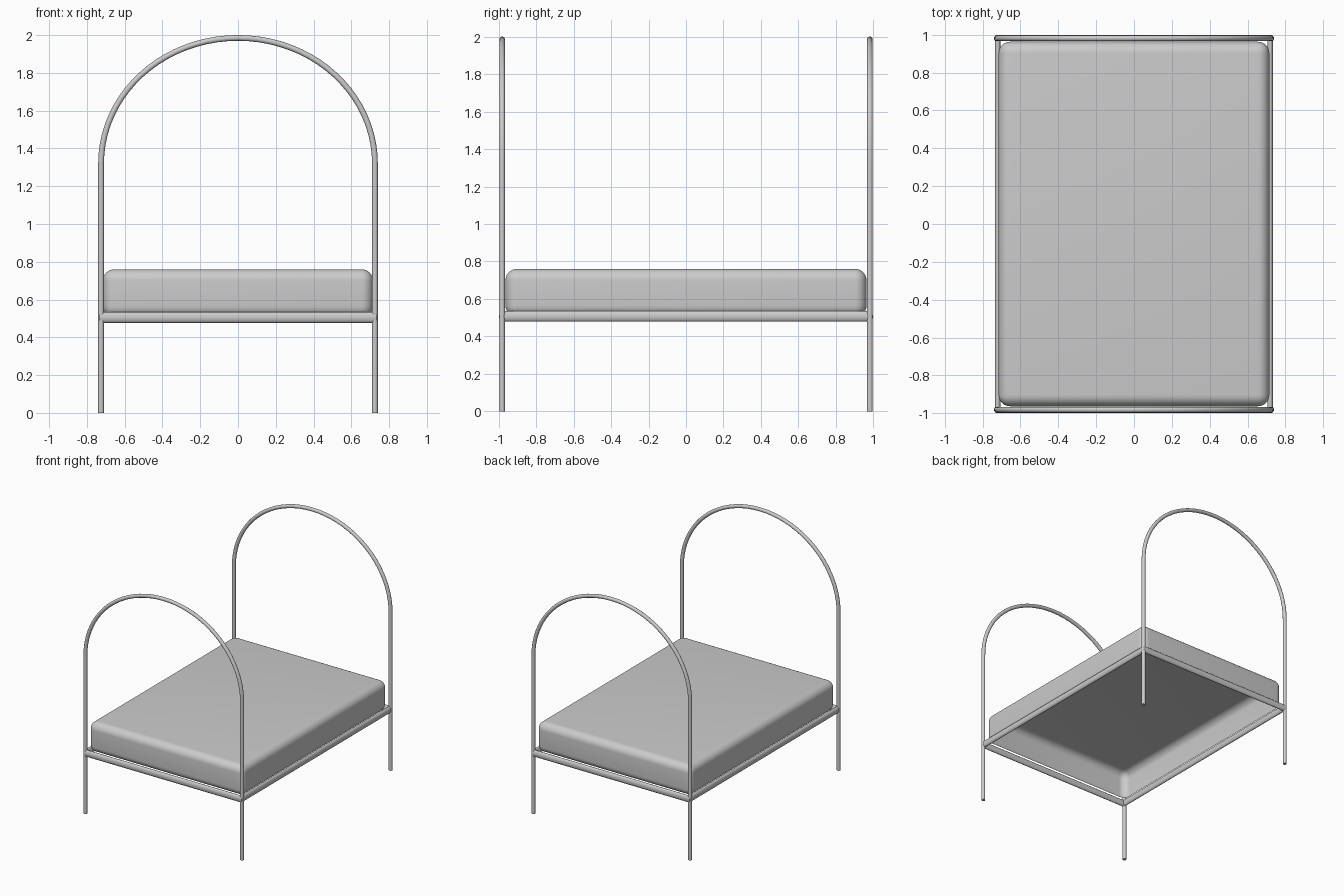
import bpy, bmesh, math
from mathutils import Matrix

if "Cube" in bpy.data.objects:
    bpy.data.objects.remove(bpy.data.objects["Cube"])

def finish(name, bm, angle=40):
    me = bpy.data.meshes.new(name)
    bm.to_mesh(me)
    bm.free()
    ob = bpy.data.objects.new(name, me)
    bpy.context.collection.objects.link(ob)
    bpy.ops.object.select_all(action='DESELECT')
    ob.select_set(True)
    bpy.context.view_layer.objects.active = ob
    bpy.ops.object.shade_smooth_by_angle(angle=math.radians(angle))
    return ob

# Arched tube: two legs joined by a half-ellipse, swept as one piece
def arch(name, y, half=0.725, spring=1.32, top=1.985, r=0.0152, sides=16, steps=40):
    rx, rz = half, top - spring
    path = [(-half, 0, 0, 1)]
    for i in range(steps + 1):
        a = math.pi * (1 - i / steps)
        tx, tz = rx * math.sin(a), -rz * math.cos(a)
        n = math.hypot(tx, tz)
        path.append((rx * math.cos(a), spring + rz * math.sin(a), tx / n, tz / n))
    path.append((half, 0, 0, -1))
    bm = bmesh.new()
    rings = []
    for x, z, tx, tz in path:
        ring = []
        for k in range(sides):
            b = 2 * math.pi * k / sides
            c, s = r * math.cos(b), r * math.sin(b)
            ring.append(bm.verts.new((x - tz * c, y + s, z + tx * c)))
        rings.append(ring)
    for p, q in zip(rings, rings[1:]):
        for k in range(sides):
            j = (k + 1) % sides
            bm.faces.new((p[k], p[j], q[j], q[k]))
    bm.faces.new(rings[0])
    bm.faces.new(rings[-1])
    bmesh.ops.recalc_face_normals(bm, faces=bm.faces)
    return finish(name, bm)

# Flattened oval rail along x or y
def rail(name, length, loc, along_x):
    bm = bmesh.new()
    bmesh.ops.create_cone(bm, cap_ends=True, segments=20, radius1=1, radius2=1, depth=length)
    bmesh.ops.scale(bm, vec=(0.028, 0.0155, 1), verts=bm.verts)
    bm.transform(Matrix.Rotation(math.pi / 2, 4, 'Y'))
    if not along_x:
        bm.transform(Matrix.Rotation(math.pi / 2, 4, 'Z'))
    bm.transform(Matrix.Translation(loc))
    return finish(name, bm)

for label, s in (("front", -1), ("back", 1)):
    arch(label + "_arch", s * 0.981)
    rail(label + "_rail", 1.465, (0, s * 0.982, 0.505), True)
for label, s in (("left", -1), ("right", 1)):
    rail(label + "_rail", 1.94, (s * 0.72, 0, 0.507), False)

# Mattress: rounded shell, open underneath
bm = bmesh.new()
bmesh.ops.create_cube(bm, size=1)
bmesh.ops.scale(bm, vec=(1.43, 1.926, 0.255), verts=bm.verts)
bmesh.ops.translate(bm, vec=(0, 0, 0.6325), verts=bm.verts)
bmesh.ops.bevel(bm, geom=bm.edges[:], offset=0.06, segments=8, profile=0.5, affect='EDGES')
bm.normal_update()
bmesh.ops.delete(bm, geom=[f for f in bm.faces if f.normal.z < -0.75], context='FACES')
finish("mattress", bm, 60)
